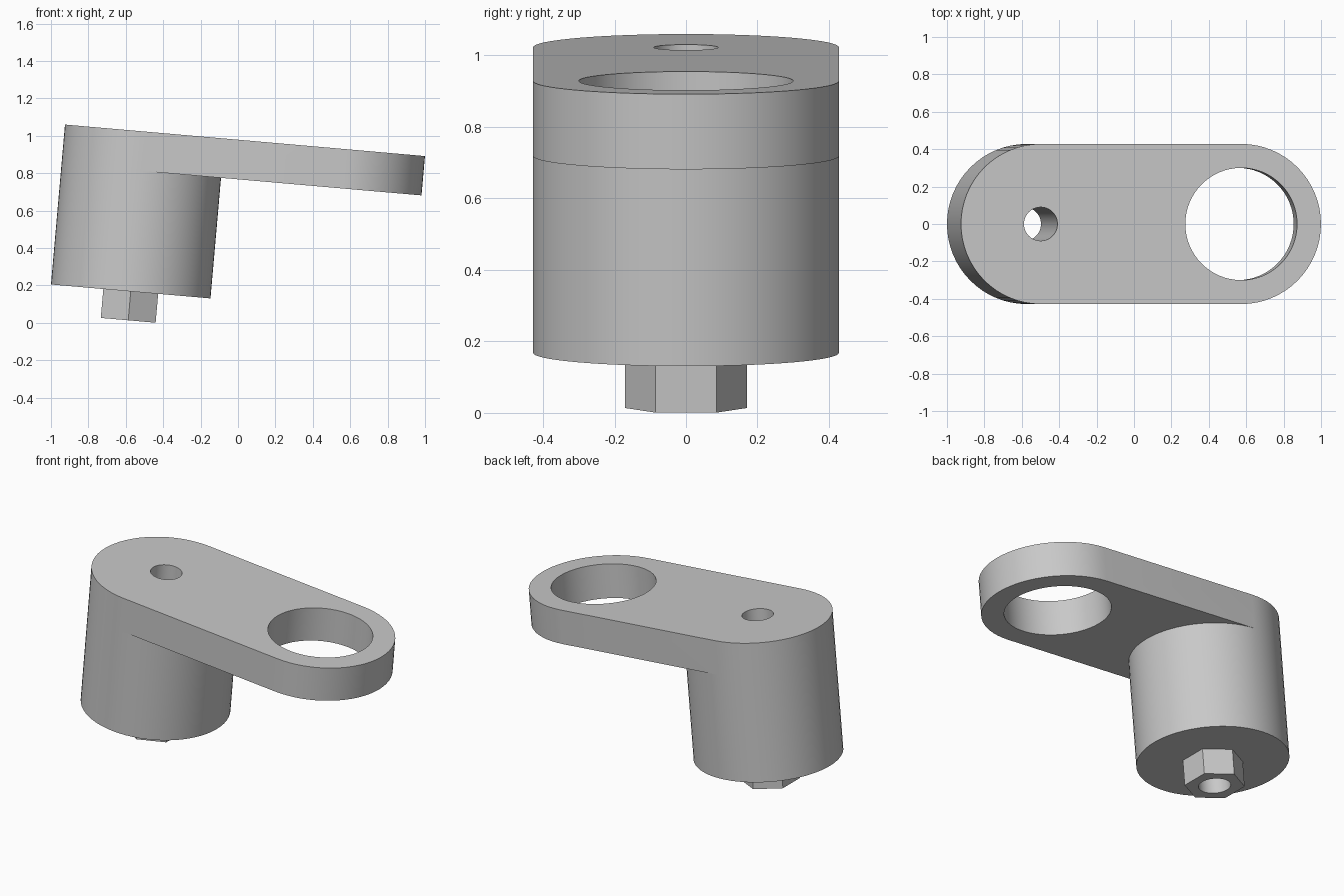
import bpy
import math
from mathutils import Matrix

if "Cube" in bpy.data.objects:
    bpy.data.objects.remove(bpy.data.objects["Cube"], do_unlink=True)

R = 0.428          # outer radius of barrel and arm ends
REACH = 1.076      # distance between the two hole axes
ARM_BOTTOM, TOP = 0.647, 0.858
BOSS = 0.155       # length of the hex boss under the barrel
TILT = Matrix.Translation((-0.5735, 0, 0.168)) @ Matrix.Rotation(math.radians(5), 4, 'Y')

grey = bpy.data.materials.new("plain grey")
grey.use_nodes = True
grey.diffuse_color = (0.58, 0.58, 0.58, 1)
grey.node_tree.nodes["Principled BSDF"].inputs["Base Color"].default_value = grey.diffuse_color


def arc(cx, r, start, end, n):
    angles = [math.radians(start + (end - start) * i / n) for i in range(n + 1)]
    return [(cx + r * math.cos(a), r * math.sin(a)) for a in angles]


def prism(name, outline, z0, z1):
    """Extrude a closed outline between two heights."""
    n = len(outline)
    verts = [(x, y, z) for z in (z0, z1) for x, y in outline]
    faces = [list(range(n))[::-1], list(range(n, 2 * n))]
    faces += [[i, (i + 1) % n, (i + 1) % n + n, i + n] for i in range(n)]
    mesh = bpy.data.meshes.new(name)
    mesh.from_pydata(verts, [], faces)
    mesh.materials.append(grey)
    obj = bpy.data.objects.new(name, mesh)
    bpy.context.collection.objects.link(obj)
    return obj


def disc(cx, r, n=64, start=0):
    return arc(cx, r, start, start + 360, n)[:-1]


def combine(target, other, operation):
    """Apply a boolean and discard the helper."""
    other.hide_render = True
    mod = target.modifiers.new(operation.lower(), 'BOOLEAN')
    mod.operation, mod.solver, mod.object = operation, 'EXACT', other
    bpy.context.view_layer.objects.active = target
    bpy.ops.object.modifier_apply(modifier=mod.name)
    bpy.data.objects.remove(other, do_unlink=True)


# Arm with rounded ends, barrel below one end, hexagonal boss below the barrel
bracket = prism("bracket", arc(0, R, 90, 270, 32) + arc(REACH, R, -90, 90, 32), ARM_BOTTOM, TOP)
combine(bracket, prism("barrel", disc(0, R), 0, ARM_BOTTOM), 'UNION')
combine(bracket, prism("hex_boss", disc(0, 0.17, 6, 30), -BOSS, 0), 'UNION')

# Small bore right through the barrel and large eye in the arm
combine(bracket, prism("bore_cutter", disc(0, 0.09, 48), -1, 2), 'DIFFERENCE')
combine(bracket, prism("eye_cutter", disc(REACH, 0.3), 0.3, 2), 'DIFFERENCE')

# Lean the whole bracket and smooth its curved walls
bracket.matrix_world = TILT
bpy.ops.object.select_all(action='DESELECT')
bracket.select_set(True)
bpy.context.view_layer.objects.active = bracket
bpy.ops.object.shade_smooth_by_angle(angle=math.radians(30))
